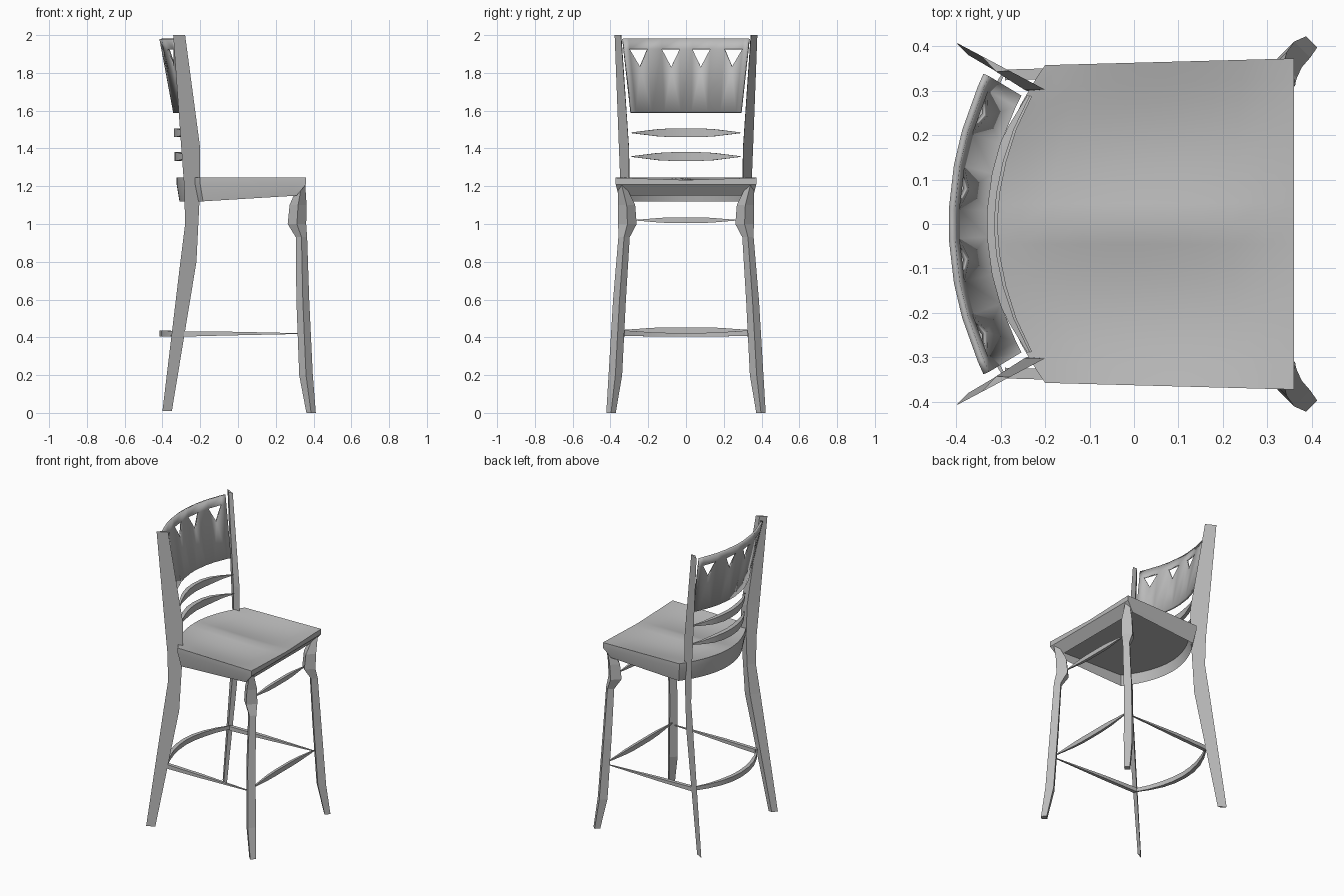
import bpy, bmesh, math
from mathutils import Vector

if "Cube" in bpy.data.objects:
    bpy.data.objects.remove(bpy.data.objects["Cube"], do_unlink=True)

grey = bpy.data.materials.new("plain grey")
grey.use_nodes = True
COLOUR = (0.5, 0.5, 0.5, 1)
grey.diffuse_color = COLOUR
grey.node_tree.nodes["Principled BSDF"].inputs["Base Color"].default_value = COLOUR


def finish(bm, name, smooth=None):
    bmesh.ops.recalc_face_normals(bm, faces=bm.faces)
    mesh = bpy.data.meshes.new(name)
    bm.to_mesh(mesh)
    bm.free()
    mesh.materials.append(grey)
    obj = bpy.data.objects.new(name, mesh)
    bpy.context.collection.objects.link(obj)
    if smooth:
        bpy.ops.object.select_all(action="DESELECT")
        bpy.context.view_layer.objects.active = obj
        obj.select_set(True)
        bpy.ops.object.shade_smooth_by_angle(angle=math.radians(smooth))
    return obj


def loft(name, rings, smooth=None):
    """Skin a list of equal-length point rings and cap both ends."""
    bm = bmesh.new()
    rows = [[bm.verts.new(p) for p in ring] for ring in rings]
    n = len(rows[0])
    for a, b in zip(rows, rows[1:]):
        for i in range(n):
            j = (i + 1) % n
            bm.faces.new((a[i], a[j], b[j], b[i]))
    bm.faces.new(rows[0])
    bm.faces.new(rows[-1])
    return finish(bm, name, smooth)


def bar(name, path):
    """Thin rail through (x, y, z, half height, half depth) stations."""
    rings = []
    for k, (x, y, z, h, d) in enumerate(path):
        p, q = path[max(k - 1, 0)], path[min(k + 1, len(path) - 1)]
        along = Vector((q[0] - p[0], q[1] - p[1], 0)).normalized()
        side = Vector((-along.y, along.x, 0)) * d
        up = Vector((0, 0, h))
        c = Vector((x, y, z))
        rings.append([c + side + up, c - side + up, c - side - up, c + side - up])
    return loft(name, rings, 30)


def bowed_bar(name, x, bow, z, half_width, height, depth, end=0.002):
    """Lens-shaped rail across the chair, bowed along x."""
    path = []
    for k in range(9):
        t = k / 4 - 1
        taper = min(1, (1 - abs(t)) / 0.6)
        path.append((x + bow * t * t, t * half_width, z,
                     end + (height - end) * taper, 0.003 + depth * taper))
    return bar(name, path)


# Rear legs: bent diagonal planks, wedge-shaped (z, back x, front x, inner ridge)
REAR = [(0.01, -0.40, -0.35, 0.012), (0.8, -0.305, -0.22, 0.018),
        (1.0, -0.28, -0.21, 0.022), (1.2, -0.285, -0.2, 0.022),
        (1.4, -0.30, -0.2, 0.022), (2.0, -0.343, -0.28, 0.016)]
# Front legs: diagonal square posts with a swollen knee (z, x, y, radius)
FRONT = [(0, 0.387, 0.397, 0.025), (0.2, 0.36, 0.374, 0.036),
         (0.6, 0.343, 0.352, 0.034), (0.93, 0.336, 0.328, 0.030),
         (1.0, 0.312, 0.31, 0.049), (1.1, 0.318, 0.314, 0.045),
         (1.21, 0.338, 0.342, 0.018)]

for side, label in ((1, "left"), (-1, "right")):
    rings = []
    for z, back, front, t in REAR:
        ridge = back + 0.65 * (front - back)
        ring = []
        for x, inward in ((back, 0), (front, 0), (ridge, t)):
            y = 0.302 + 0.53 * (-0.2 - x)
            ring.append((x - 0.47 * inward, side * (y - 0.88 * inward), z))
        rings.append(ring)
    loft("rear_leg_" + label, rings)

    loft("front_leg_" + label,
         [[(x + r, side * y, z), (x, side * y + r, z),
           (x - r, side * y, z), (x, side * y - r, z)]
          for z, x, y, r in FRONT])

    # Side stretchers taper to a point at the front legs
    bar("side_stretcher_" + label,
        [(-0.29, side * 0.335, 0.418, 0.014, 0.012),
         (-0.05, side * 0.342, 0.42, 0.010, 0.012),
         (0.33, side * 0.35, 0.42, 0.002, 0.003)])

# Cross rails
bowed_bar("rear_stretcher", -0.402, 0.11, 0.42, 0.34, 0.016, 0.01, 0.012)
bowed_bar("front_stretcher", 0.33, 0.01, 0.437, 0.34, 0.016, 0.006)
bowed_bar("front_upper_stretcher", 0.31, 0.0, 1.02, 0.265, 0.015, 0.007)
bowed_bar("upper_back_rail", -0.327, 0.09, 1.483, 0.288, 0.023, 0.01)
bowed_bar("lower_back_rail", -0.322, 0.09, 1.357, 0.288, 0.023, 0.012)


# Seat: dished top, bowed rear edge, hollow underside inside a deep rim
def seat_point(s, t, z, front=0.36, inset=0.0):
    rear = -0.325 + 0.125 * t * t + inset
    x = rear + (front - rear) * s
    return (x, t * (0.357 + 0.015 * s - inset), z)


NS, NT = 10, 16
bm = bmesh.new()
grid = []
for i in range(NS + 1):
    s = i / NS
    row = []
    for j in range(NT + 1):
        t = 2 * j / NT - 1
        dish = math.sin(math.pi * abs(t)) * math.sin(math.pi * s) ** 0.5
        z = 1.245 - 0.025 * dish - 0.012 * (1 - abs(t)) * s
        row.append(bm.verts.new(seat_point(s, t, z)))
    grid.append(row)
for i in range(NS):
    for j in range(NT):
        bm.faces.new((grid[i][j], grid[i + 1][j], grid[i + 1][j + 1], grid[i][j + 1]))
edge = ([(0, j) for j in range(NT)] + [(i, NT) for i in range(NS)]
        + [(NS, j) for j in range(NT, 0, -1)] + [(i, 0) for i in range(NS, 0, -1)])
loops = [[grid[i][j] for i, j in edge], [], [], []]
for i, j in edge:
    s, t = i / NS, 2 * j / NT - 1
    rim = 1.12 + 0.03 * s
    loops[1].append(bm.verts.new(seat_point(s, t, 1.21)))
    loops[2].append(bm.verts.new(seat_point(s, t, rim, 0.31, 0.015)))
    loops[3].append(bm.verts.new(seat_point(s, t, 1.185, 0.30, 0.03)))
for a, b in zip(loops, loops[1:]):
    for k in range(len(a)):
        n = (k + 1) % len(a)
        bm.faces.new((a[k], a[n], b[n], b[k]))
bm.faces.new(loops[3])
finish(bm, "seat", 35)

# Back panel: bowed, leaning slab with a row of downward triangular holes
Z_LOW, Z_TIP, Z_HOLE, Z_TOP = 1.59, 1.83, 1.925, 1.98
bm = bmesh.new()


def panel_vert(y, z):
    t, f = y / 0.335, (z - Z_LOW) / (Z_TOP - Z_LOW)
    x = -0.337 - 0.073 * f + 0.078 * t * t
    return bm.verts.new((x, y * (0.87 + 0.13 * f), z))


columns = [-0.335, -0.307, -0.209, -0.132, -0.034, 0.034, 0.132, 0.209, 0.307, 0.335]
lines = [[panel_vert(y, z) for z in (Z_LOW, Z_HOLE, Z_TOP)] for y in columns]
for k, (a, b) in enumerate(zip(lines, lines[1:])):
    bm.faces.new((a[1], b[1], b[2], a[2]))
    if k % 2:
        tip = panel_vert((columns[k] + columns[k + 1]) / 2, Z_TIP)
        bm.faces.new((a[0], tip, a[1]))
        bm.faces.new((b[0], b[1], tip))
        bm.faces.new((a[0], b[0], tip))
    else:
        bm.faces.new((a[0], b[0], b[1], a[1]))
panel = finish(bm, "back_panel", 30)
thick = panel.modifiers.new("thickness", "SOLIDIFY")
thick.thickness = 0.014
thick.offset = 0
